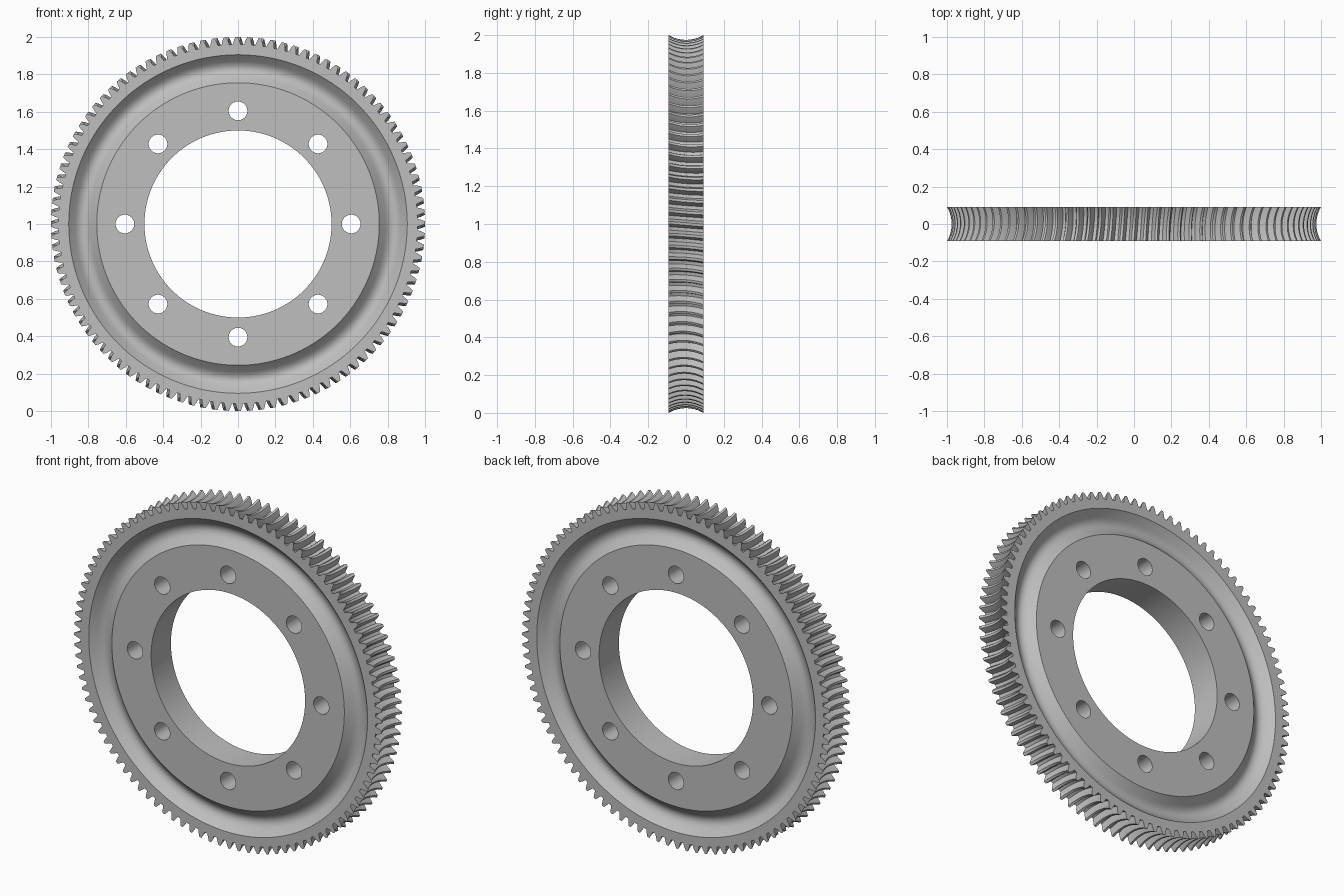
import bpy, bmesh, math

cube = bpy.data.objects.get("Cube")
if cube:
    bpy.data.objects.remove(cube)

HALF = 0.092            # half thickness of the wheel
TEETH = 100
THROAT = 0.182          # radius of the concave tooth tip arc
CENTRE = 0.975 + THROAT # distance of that arc's centre from the axis
DEPTH = 0.036           # tooth depth
TILT = 0.08             # twist of the teeth across the face

steel = bpy.data.materials.new("grey steel")
steel.use_nodes = True
colour = (0.52, 0.52, 0.52, 1)
steel.diffuse_color = colour
steel.node_tree.nodes["Principled BSDF"].inputs["Base Color"].default_value = colour

# One side of the groove: straight sloping walls and a rounded floor
groove = [(0.755, HALF), (0.79, 0.056)]
for i in range(1, 8):
    t = i / 8
    groove.append((0.79 + 0.08 * t, 0.056 - 0.072 * t * (1 - t)))
groove += [(0.87, 0.056), (0.905, HALF)]

# Columns of one tooth: (fraction of pitch, depth fraction)
tooth = [(0.0, 0), (0.22, 0), (0.36, 0.5), (0.46, 1), (0.76, 1), (0.86, 0.5)]
ACROSS = 12


def section(depth):
    """Closed radial section as (radius, y, twist) points."""
    pts = [(0.5, -HALF, 0)] + [(r, -y, 0) for r, y in groove]
    for i in range(ACROSS + 1):
        y = HALF * (2 * i / ACROSS - 1)
        arc = THROAT + DEPTH * depth
        pts.append((CENTRE - math.sqrt(arc * arc - y * y), y, TILT * y))
    pts += [(r, y, 0) for r, y in reversed(groove)]
    return pts + [(0.5, HALF, 0)]


# Toothed wheel body
bm = bmesh.new()
columns = []
for n in range(TEETH):
    for part, depth in tooth:
        a = 2 * math.pi * (n + part - 0.11) / TEETH
        columns.append([bm.verts.new((r * math.sin(a + tw), y, 1 + r * math.cos(a + tw)))
                        for r, y, tw in section(depth)])
for c, col in enumerate(columns):
    nxt = columns[(c + 1) % len(columns)]
    for k in range(len(col)):
        j = (k + 1) % len(col)
        bm.faces.new((col[k], col[j], nxt[j], nxt[k]))
bmesh.ops.recalc_face_normals(bm, faces=bm.faces)
mesh = bpy.data.meshes.new("worm_wheel")
bm.to_mesh(mesh)
bm.free()
mesh.materials.append(steel)
wheel = bpy.data.objects.new("worm_wheel", mesh)
bpy.context.collection.objects.link(wheel)

# Ring of eight bolt holes
bm = bmesh.new()
for i in range(8):
    a = i * math.pi / 4
    made = bmesh.ops.create_cone(bm, cap_ends=True, segments=40,
                                 radius1=0.05, radius2=0.05, depth=0.4)["verts"]
    for v in made:
        x, y, z = v.co
        v.co = (x + 0.605 * math.sin(a), -z, 1 + y + 0.605 * math.cos(a))
bmesh.ops.recalc_face_normals(bm, faces=bm.faces)
cut_mesh = bpy.data.meshes.new("bolt_hole_cutter")
bm.to_mesh(cut_mesh)
bm.free()
cut_mesh.materials.append(steel)
cutter = bpy.data.objects.new("bolt_hole_cutter", cut_mesh)
cutter.hide_render = True
bpy.context.collection.objects.link(cutter)

bpy.ops.object.select_all(action="DESELECT")
wheel.select_set(True)
bpy.context.view_layer.objects.active = wheel
mod = wheel.modifiers.new("bolt_holes", "BOOLEAN")
mod.operation = "DIFFERENCE"
mod.solver = "EXACT"
mod.object = cutter
bpy.ops.object.modifier_apply(modifier=mod.name)
bpy.data.objects.remove(cutter)

bpy.ops.object.shade_smooth_by_angle(angle=math.radians(28))
